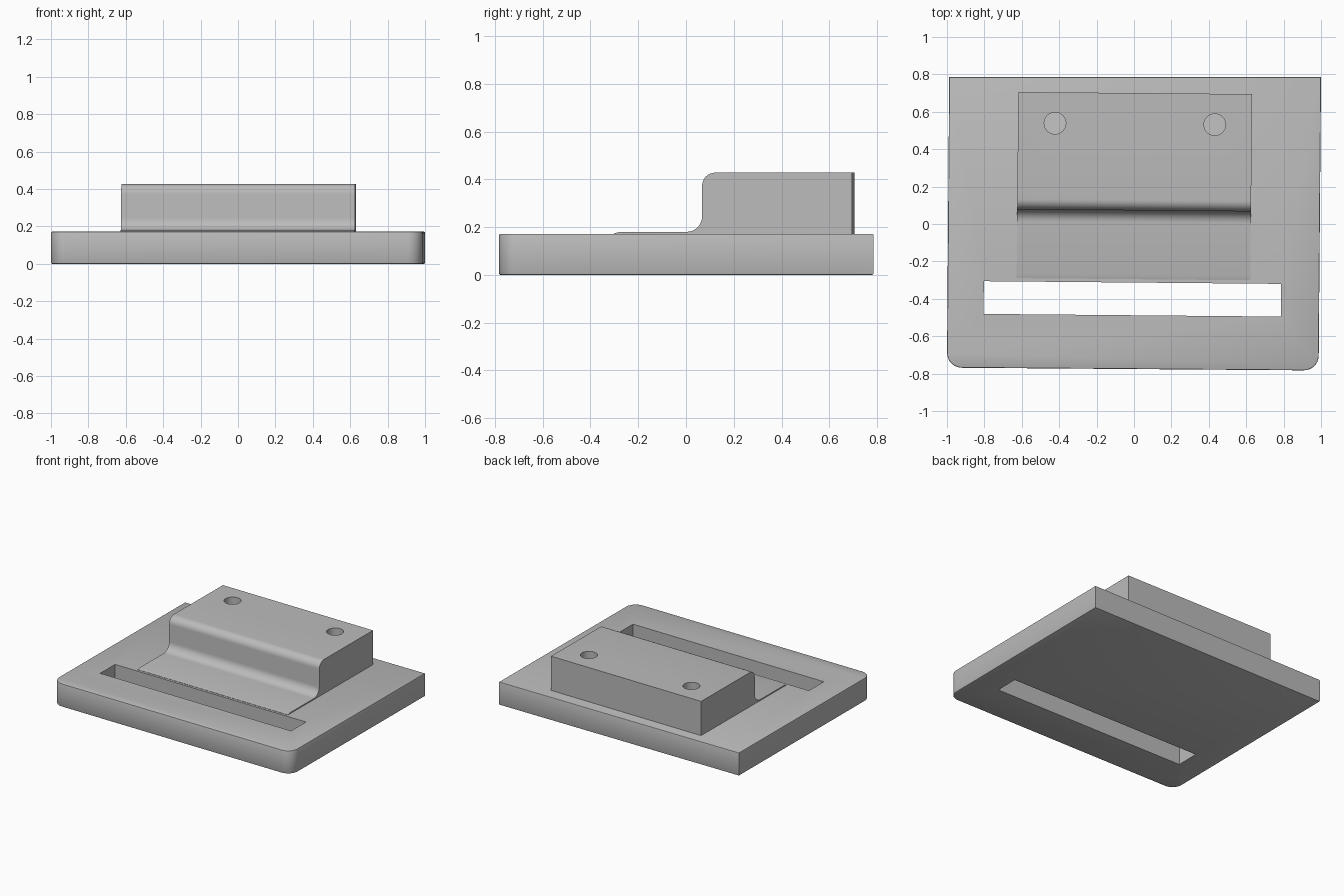
import bpy, bmesh, math
from mathutils import Vector, Matrix

cube = bpy.data.objects.get("Cube")
if cube:
    bpy.data.objects.remove(cube, do_unlink=True)

YAW = Matrix.Rotation(-0.009, 4, 'Z')  # the fittings sit very slightly turned

grey = bpy.data.materials.new("plain grey")
grey.use_nodes = True
grey.diffuse_color = (0.5, 0.5, 0.5, 1)
grey.node_tree.nodes["Principled BSDF"].inputs["Base Color"].default_value = (0.5, 0.5, 0.5, 1)


def rounded(corners, steps=8):
    """Outline from (x, y, radius) corners, with each radius turned into an arc."""
    out = []
    for i, (x, y, r) in enumerate(corners):
        p = Vector((x, y))
        if r == 0:
            out.append(p)
            continue
        a = (Vector(corners[i - 1][:2]) - p).normalized()
        b = (Vector(corners[(i + 1) % len(corners)][:2]) - p).normalized()
        half = a.angle(b) / 2
        centre = p + (a + b).normalized() * (r / math.sin(half))
        start = p + a * (r / math.tan(half)) - centre
        end = p + b * (r / math.tan(half)) - centre
        turn = math.atan2(start.x * end.y - start.y * end.x, start.dot(end))
        for k in range(steps + 1):
            out.append(centre + Matrix.Rotation(turn * k / steps, 2) @ start)
    return out


def extrude(name, points, direction, chamfer=None):
    """Solid prism from a closed list of 3D points."""
    bm = bmesh.new()
    face = bm.faces.new([bm.verts.new(p) for p in points])
    top = bmesh.ops.extrude_face_region(bm, geom=[face])["geom"]
    bmesh.ops.translate(bm, vec=direction,
                        verts=[g for g in top if isinstance(g, bmesh.types.BMVert)])
    bmesh.ops.recalc_face_normals(bm, faces=bm.faces)
    if chamfer:
        rim = [e for e in bm.edges if any(len(f.verts) > 4 for f in e.link_faces)]
        bmesh.ops.bevel(bm, geom=rim, offset=chamfer, segments=2, profile=0.5,
                        affect='EDGES', clamp_overlap=True)
    mesh = bpy.data.meshes.new(name)
    bm.to_mesh(mesh)
    bm.free()
    mesh.materials.append(grey)
    obj = bpy.data.objects.new(name, mesh)
    bpy.context.collection.objects.link(obj)
    return obj


def cut(target, cutter):
    cutter.hide_render = True
    mod = target.modifiers.new("cut", 'BOOLEAN')
    mod.operation, mod.solver, mod.object = 'DIFFERENCE', 'EXACT', cutter
    bpy.ops.object.select_all(action='DESELECT')
    bpy.context.view_layer.objects.active = target
    target.select_set(True)
    bpy.ops.object.modifier_apply(modifier=mod.name)
    bpy.data.objects.remove(cutter, do_unlink=True)


def smooth(obj):
    bpy.ops.object.select_all(action='DESELECT')
    bpy.context.view_layer.objects.active = obj
    obj.select_set(True)
    bpy.ops.object.shade_smooth_by_angle(angle=math.radians(30))


# Base plate: square at the back, rounded front corners
outline = rounded([(-0.988, 0.785, 0), (-1.0, -0.768, 0.08),
                   (0.987, -0.783, 0.08), (1.0, 0.785, 0)])
base = extrude("base_plate", [(p.x, p.y, 0) for p in outline], (0, 0, 0.172), 0.006)

# Long slot through the front of the plate
slot = [(-0.8, -0.313), (0.79, -0.313), (0.79, -0.488), (-0.8, -0.488)]
cut(base, extrude("slot_cutter", [YAW @ Vector((x, y, -0.1)) for x, y in slot], (0, 0, 0.4)))
smooth(base)

# Raised block with a thin front flange, swept along x from its side profile
profile = rounded([(-0.295, 0.16, 0), (-0.295, 0.174, 0), (-0.27, 0.18, 0),
                   (0.073, 0.18, 0.065), (0.073, 0.428, 0.055),
                   (0.7, 0.428, 0), (0.7, 0.16, 0)])
block = extrude("raised_block", [YAW @ Vector((-0.625, p.x, p.y)) for p in profile],
                YAW @ Vector((1.25, 0, 0)))

# Two round holes near the back of the block
for side in (-1, 1):
    ring = [(side * 0.427 + 0.058 * math.cos(a), 0.535 + 0.058 * math.sin(a))
            for a in (math.tau * k / 32 for k in range(32))]
    cut(block, extrude("hole_cutter", [YAW @ Vector((x, y, 0.1)) for x, y in ring], (0, 0, 0.5)))
smooth(block)
